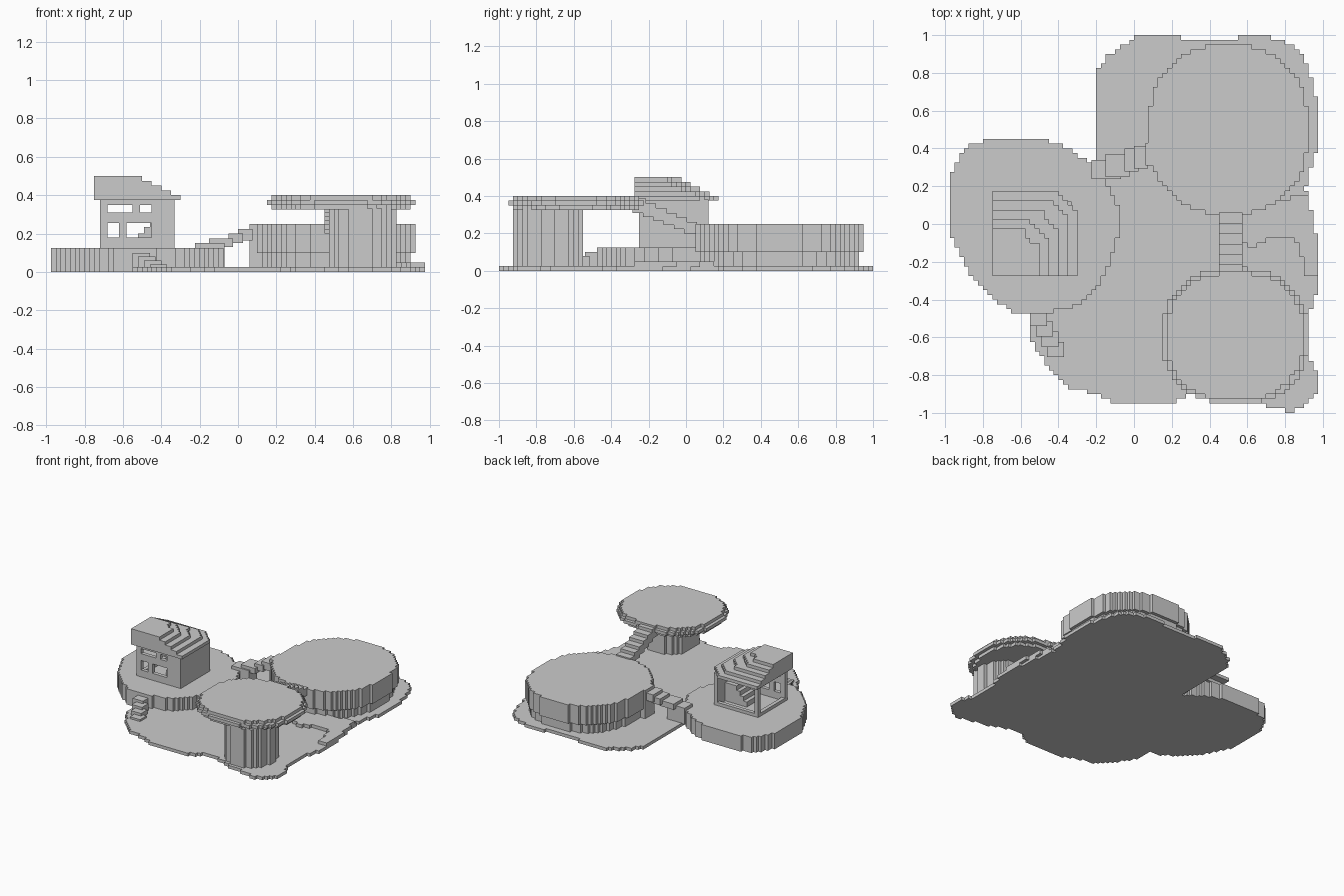
import bpy, bmesh, math

if "Cube" in bpy.data.objects:
    bpy.data.objects.remove(bpy.data.objects["Cube"])

S = 0.025  # grid step of the blocky outlines


def finish(name, bm):
    bmesh.ops.recalc_face_normals(bm, faces=bm.faces[:])
    me = bpy.data.meshes.new(name)
    bm.to_mesh(me)
    bm.free()
    ob = bpy.data.objects.new(name, me)
    bpy.context.collection.objects.link(ob)
    return ob


def box(name, x0, x1, y0, y1, z0, z1):
    bm = bmesh.new()
    bmesh.ops.create_cube(bm, size=1)
    for v in bm.verts:
        v.co = (x1 if v.co.x > 0 else x0, y1 if v.co.y > 0 else y0, z1 if v.co.z > 0 else z0)
    return finish(name, bm)


def in_poly(x, y, pts):
    hit = False
    for (ax, ay), (bx, by) in zip(pts, pts[1:] + pts[:1]):
        if (ay > y) != (by > y) and x < ax + (y - ay) * (bx - ax) / (by - ay):
            hit = not hit
    return hit


def oval(cx, cy, rx, ry, p=2.0):
    """Rounded outline; p > 2 makes it squarer."""
    out = []
    for i in range(64):
        a = math.tau * i / 64
        c, s = math.cos(a), math.sin(a)
        out.append((cx + rx * math.copysign(abs(c) ** (2 / p), c),
                    cy + ry * math.copysign(abs(s) ** (2 / p), s)))
    return out


def slab(name, pts, z0, z1):
    """Flat slab whose outline is stepped to the grid."""
    n = 42
    cells = {(i, j) for i in range(-n, n) for j in range(-n, n)
             if in_poly((i + .5) * S, (j + .5) * S, pts)}
    bm, cache = bmesh.new(), {}

    def v(i, j, z):
        if (i, j, z) not in cache:
            cache[i, j, z] = bm.verts.new((i * S, j * S, z))
        return cache[i, j, z]

    for i, j in cells:
        c = [(i, j), (i + 1, j), (i + 1, j + 1), (i, j + 1)]
        bm.faces.new([v(*p, z1) for p in c])
        bm.faces.new([v(*p, z0) for p in reversed(c)])
        for k, d in enumerate([(0, -1), (1, 0), (0, 1), (-1, 0)]):
            if (i + d[0], j + d[1]) not in cells:
                a, b = c[k], c[(k + 1) % 4]
                bm.faces.new([v(*a, z0), v(*b, z0), v(*b, z1), v(*a, z1)])
    bmesh.ops.recalc_face_normals(bm, faces=bm.faces[:])
    bmesh.ops.dissolve_limit(bm, angle_limit=0.01, verts=bm.verts[:], edges=bm.edges[:])
    return finish(name, bm)


# Ground plate
slab("ground_plate", [
    (-.2, .2), (-.2, .8), (-.15, .88), (.02, 1), (.2, 1), (.3, .975), (.52, .975), (.56, 1),
    (.7, 1), (.78, .97), (.88, .92), (.95, .75), (.975, .58), (.975, .42), (.91, .2),
    (.975, -.2), (.975, -.35), (.925, -.48), (.925, -.72), (.975, -.78), (.975, -.88),
    (.9, -.96), (.83, -1), (.76, -.97), (.6, -.95), (.5, -.9), (.38, -.87), (.32, -.88),
    (.2, -.95), (-.1, -.95), (-.2, -.9), (-.33, -.87), (-.45, -.77), (-.55, -.6),
    (-.55, -.4), (-.3, -.1)], 0, .025)

# Left raised platform
slab("left_platform", [
    (-.975, -.05), (-.975, .24), (-.93, .35), (-.88, .41), (-.78, .45), (-.48, .45),
    (-.35, .4), (-.23, .32), (-.13, .2), (-.08, .08), (-.08, -.05), (-.13, -.22),
    (-.22, -.37), (-.33, -.44), (-.48, -.475), (-.62, -.475), (-.72, -.41), (-.8, -.33),
    (-.88, -.25), (-.93, -.15)], 0, .125)

# Steps from the left platform down to the ground along the outer edge
for i in range(4):
    x, y = -.55 + .03 * i, -.5 - .055 * i
    box("platform_step", x, x + .09, y - .04, y + .04, .02, .1 - .02 * i)

# House: front wall with window openings, side wall, corner post, low sills
X0, X1, Y0, Y1 = -.72, -.33, -.25, .12
for z0, z1, spans in [
        (.12, .18, [(X0, X1)]),
        (.18, .255, [(X0, -.68), (-.62, -.58), (-.45, X1)]),
        (.255, .31, [(X0, X1)]),
        (.31, .35, [(X0, -.68), (-.55, -.51), (-.45, X1)]),
        (.35, .38, [(X0, X1)])]:
    for a, b in spans:
        box("house_front_wall", a, b, Y0, Y0 + .03, z0, z1)
box("house_right_wall", X1 - .03, X1, Y0, Y1, .12, .38)
box("house_corner_post", X0, X0 + .03, Y1 - .03, Y1, .12, .38)
for z0, z1 in [(.12, .15), (.35, .38)]:
    box("house_back_beam", X0, X1, Y1 - .03, Y1, z0, z1)
    box("house_left_beam", X0, X0 + .03, Y0, Y1, z0, z1)
for i in range(4):
    box("house_inner_stair", -.55 + .03 * i, -.36, -.12, .02, .12, .165 + .035 * i)

# House roof: shrinking stepped layers with a clipped back corner
for i, (x, y) in enumerate([(-.3, .175), (-.35, .125), (-.4, .075), (-.45, .025), (-.5, -.025)]):
    slab("house_roof", [(-.75, -.275), (x, -.275), (x, y - .1), (x - .1, y), (-.75, y)],
         .375 + S * i, .4 + S * i)

# Large round building at the back: recessed lower wall, wider upper body
slab("round_building_base", oval(.5, .5, .4, .425, 2.3), .02, .1)
slab("round_building", oval(.5, .5, .425, .45, 2.3), .1, .25)

# Low terrace between the round building and the front pavilion
slab("terrace", [(.55, .1), (.55, -.1), (.63, -.12), (.72, -.07), (.84, -.07), (.88, -.13),
                 (.9, -.27), (.975, -.27), (.975, -.1), (.925, .15)], .02, .05)

# Bridge steps between left platform and round building
for x0, x1, z0, z1 in [(-.225, -.07, .02, .15), (-.15, -.025, .13, .175),
                       (-.05, .025, .15, .2), (0, .075, .165, .225), (.06, .14, .02, .25)]:
    w = .06 if x0 > -.2 else .05
    yc = .29 + .08 * (x0 + .22) / .28
    box("bridge_step", x0, x1, yc - w, yc + w, z0, z1)

# Front pavilion: round roof on an oval column
slab("pavilion_roof_under", oval(.535, -.595, .36, .335, 2.3), .325, .35)
slab("pavilion_roof", oval(.535, -.595, .39, .36, 2.3), .35, .375)
slab("pavilion_roof_top", oval(.535, -.595, .365, .34, 2.3), .375, .4)
slab("pavilion_column", oval(.64, -.735, .175, .185, 2.3), .02, .33)

# Stair joining the two roofs
for i in range(6):
    y = .05 - .055 * i
    box("roof_stair", .45, .575, y - .06, y + .01, .2 + .022 * i, .26 + .025 * i)
